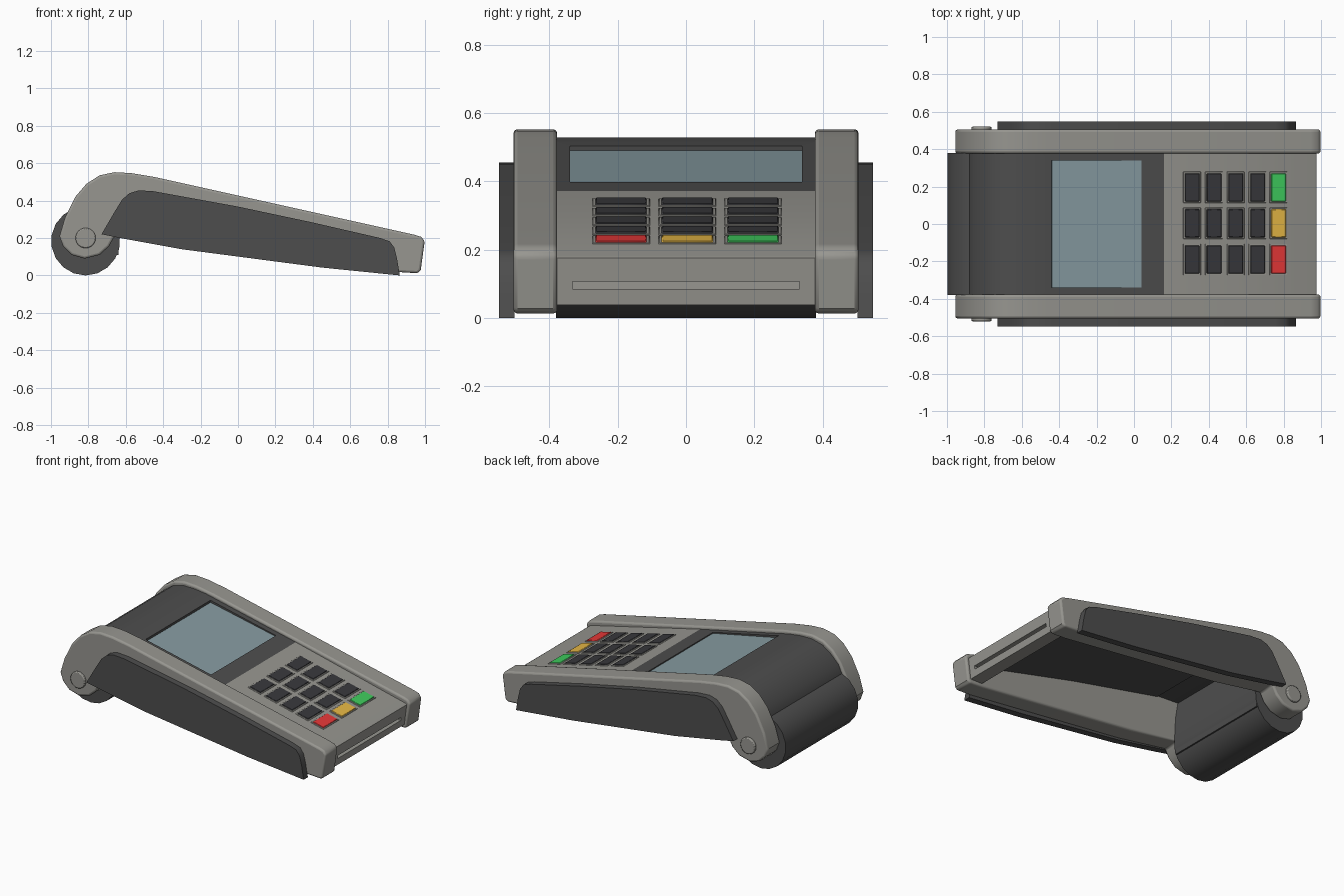
import bpy, bmesh, math

if "Cube" in bpy.data.objects:
    bpy.data.objects.remove(bpy.data.objects["Cube"])

def material(name, *rgb):
    m = bpy.data.materials.new(name)
    m.diffuse_color = (*rgb, 1)
    m.use_nodes = True
    m.node_tree.nodes["Principled BSDF"].inputs["Base Color"].default_value = m.diffuse_color
    return m

GREY = material("warm_grey", 0.31, 0.305, 0.28)
DARK = material("charcoal", 0.075, 0.075, 0.075)
BLACK = material("key_black", 0.04, 0.04, 0.045)
GLASS = material("screen_glass", 0.24, 0.33, 0.36)
RED = material("red", 0.8, 0.04, 0.04)
YELLOW = material("yellow", 0.8, 0.48, 0.06)
GREEN = material("green", 0.05, 0.6, 0.11)

def hood_z(x):
    return 0.372 - 0.219 * (x - 0.16)

def deck_z(x):
    return 0.372 - 0.236 * (x - 0.16)

def smooth(ob):
    bpy.ops.object.select_all(action='DESELECT')
    ob.select_set(True)
    bpy.context.view_layer.objects.active = ob
    bpy.ops.object.shade_smooth_by_angle(angle=math.radians(35))

def finish(ob, mat, bevel=0, segments=2):
    if mat:
        ob.data.materials.append(mat)
    if bevel:
        b = ob.modifiers.new("bevel", 'BEVEL')
        b.width, b.segments, b.limit_method = bevel, segments, 'ANGLE'
        b.angle_limit = math.radians(40)
    smooth(ob)
    return ob

def prism(name, pts, y0, y1, mat, bevel=0, segments=2):
    """Extrude an xz outline from y0 to y1."""
    bm = bmesh.new()
    f = bm.faces.new([bm.verts.new((x, y0, z)) for x, z in pts])
    ext = bmesh.ops.extrude_face_region(bm, geom=[f])
    bmesh.ops.translate(bm, vec=(0, y1 - y0, 0),
                        verts=[v for v in ext['geom'] if isinstance(v, bmesh.types.BMVert)])
    bmesh.ops.recalc_face_normals(bm, faces=bm.faces)
    me = bpy.data.meshes.new(name)
    bm.to_mesh(me)
    bm.free()
    ob = bpy.data.objects.new(name, me)
    bpy.context.collection.objects.link(ob)
    return finish(ob, mat, bevel, segments)

def box(name, loc, size, mat, slope=0, bevel=0):
    bpy.ops.mesh.primitive_cube_add(size=1, location=loc, rotation=(0, math.atan(slope), 0))
    ob = bpy.context.object
    ob.name = name
    ob.scale = size
    bpy.ops.object.transform_apply(location=False, rotation=False, scale=True)
    return finish(ob, mat, bevel, 1)

def cylinder(name, x, y, z, r, length, sides, mat, bevel=0):
    bpy.ops.mesh.primitive_cylinder_add(vertices=sides, radius=r, depth=length,
                                        location=(x, y, z), rotation=(math.pi / 2, 0, 0))
    bpy.context.object.name = name
    return finish(bpy.context.object, mat, bevel)

def cut(ob, cutter):
    m = ob.modifiers.new("cut", 'BOOLEAN')
    m.object, m.solver = cutter, 'EXACT'
    bpy.context.view_layer.objects.active = ob
    bpy.ops.object.modifier_apply(modifier="cut")
    bpy.data.objects.remove(cutter)
    smooth(ob)

# Side outlines
rail = [(-0.955, 0.21), (-0.925, 0.31), (-0.87, 0.42), (-0.81, 0.49), (-0.74, 0.535),
        (-0.66, 0.552), (-0.57, 0.547), (-0.45, 0.527), (0.945, 0.217), (0.98, 0.206),
        (0.998, 0.183), (0.977, 0.028), (0.96, 0.012), (0.86, 0.018), (-0.3, 0.15),
        (-0.66, 0.21), (-0.69, 0.155), (-0.74, 0.11), (-0.82, 0.09), (-0.89, 0.11),
        (-0.935, 0.155)]
cover = [(-0.73, 0.22), (-0.66, 0.34), (-0.62, 0.405), (-0.58, 0.44), (-0.53, 0.455),
         (-0.45, 0.45), (0.0, 0.368), (0.4, 0.283), (0.76, 0.2), (0.81, 0.183),
         (0.835, 0.15), (0.85, 0.09), (0.865, 0.0), (0.45, 0.042), (-0.3, 0.14), (-0.63, 0.2)]

# Rails, side covers and hinge pins, both sides
for s, side in ((-1, "front"), (1, "back")):
    prism(side + "_rail", rail, s * 0.377, s * 0.505, GREY, 0.012, 3)
    prism(side + "_side_cover", cover, s * 0.502, s * 0.547, DARK)
    cylinder(side + "_hinge_pin", -0.815, s * 0.49, 0.2, 0.054, 0.06, 24, GREY, 0.006)

# Dark hood shell with screen recess
hood = prism("hood", [(-0.892, 0.25), (-0.892, 0.33), (-0.855, 0.41), (-0.8, 0.465), (-0.74, 0.507),
                      (-0.66, 0.528), (-0.58, 0.526), (-0.5, hood_z(-0.5)), (0.16, hood_z(0.16)),
                      (0.16, 0.325), (-0.5, 0.462), (-0.66, 0.47), (-0.77, 0.42), (-0.83, 0.32),
                      (-0.83, 0.25)], -0.38, 0.38, DARK)
cut(hood, box("screen_cutter", (-0.2, 0, hood_z(-0.2)), (0.492, 0.68, 0.036), None, 0.205))
box("screen", (-0.2, 0, hood_z(-0.2) - 0.016), (0.49, 0.678, 0.012), GLASS, 0.205)

# Grey keypad deck shell, folded down at the front end, with a card slot
deck = prism("keypad_deck", [(0.16, deck_z(0.16)), (0.965, deck_z(0.965)), (0.975, 0.175),
                             (0.957, 0.038), (0.87, 0.038), (0.87, 0.165), (0.16, 0.335)],
             -0.38, 0.38, GREY)
cut(deck, box("slot_cutter", (0.96, 0, 0.095), (0.05, 0.665, 0.022), None))

# Dark liner of the hollow underside
prism("underside_liner", [(0.872, 0.17), (0.872, 0.15), (0.16, 0.32), (-0.5, 0.457), (-0.5, 0.47),
                          (0.16, 0.34)], -0.379, 0.379, DARK)

# Paper roll housing
cylinder("roll_housing", -0.815, 0, 0.184, 0.184, 0.76, 18, DARK)
prism("roll_housing_back", [(-0.64, 0.11), (-0.632, 0.2), (-0.64, 0.36), (-0.66, 0.48), (-0.8, 0.4),
                            (-0.8, 0.1)], -0.378, 0.378, DARK)

# Low keys, each in a thin raised frame
for c, x in enumerate((0.31, 0.427, 0.543, 0.66, 0.772)):
    for y, colour in ((-0.19, RED), (0.004, YELLOW), (0.196, GREEN)):
        tag = f"{c + 1}_{colour.name}_row"
        box("key_frame_" + tag, (x, y, deck_z(x)), (0.096, 0.168, 0.006), GREY, 0.236, 0.002)
        box("key_" + tag, (x, y, deck_z(x)), (0.08, 0.15, 0.014),
            colour if c == 4 else BLACK, 0.236, 0.003)
